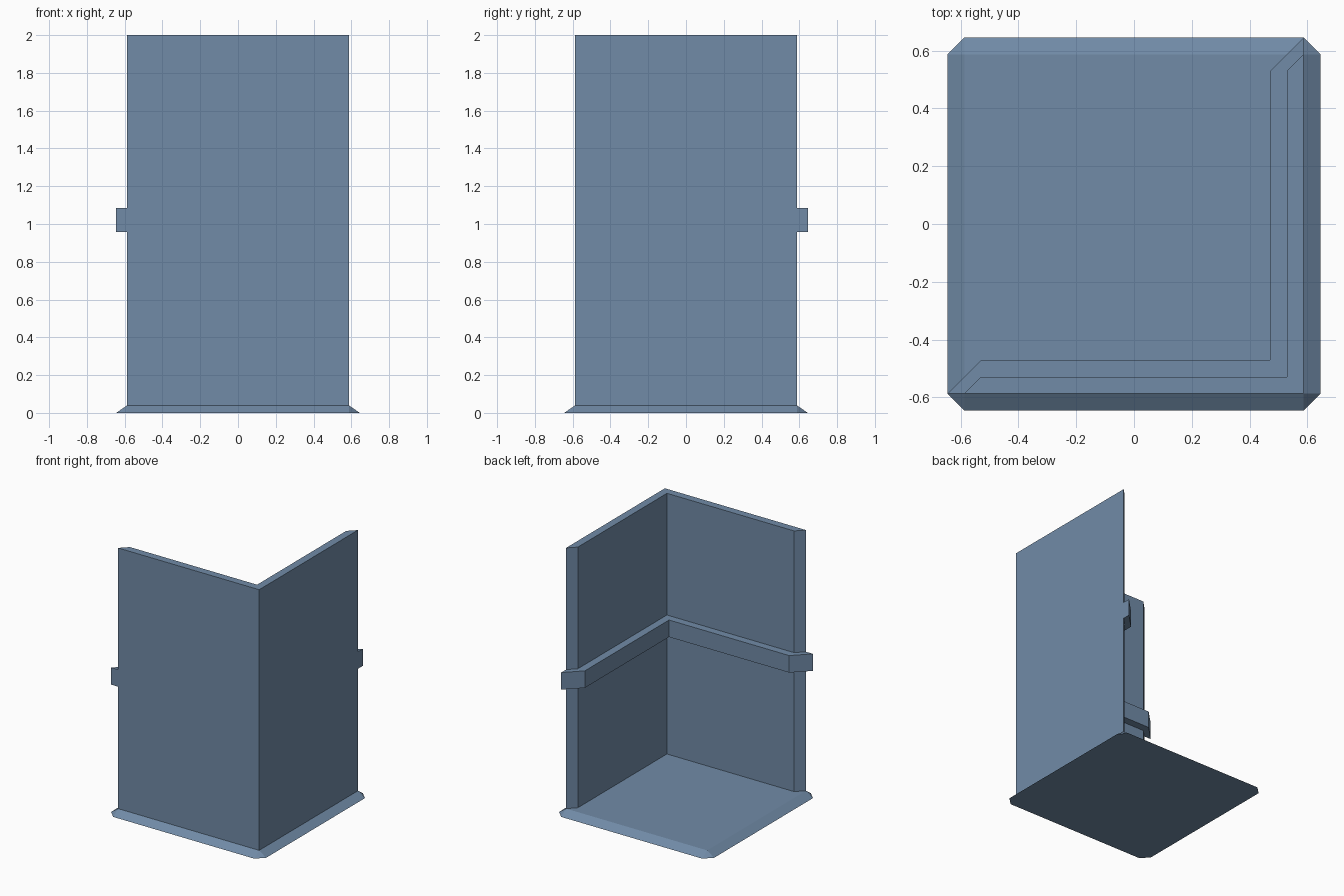
import bpy, bmesh

if "Cube" in bpy.data.objects:
    bpy.data.objects.remove(bpy.data.objects["Cube"])

A = 0.587   # outer face of the walls
T = 0.058   # panel thickness
B = 0.04    # base height

paint = bpy.data.materials.new("blue_grey")
paint.diffuse_color = (0.165, 0.258, 0.386, 1)
paint.use_nodes = True
paint.node_tree.nodes["Principled BSDF"].inputs["Base Color"].default_value = paint.diffuse_color


def finish(name, bm):
    bmesh.ops.recalc_face_normals(bm, faces=bm.faces[:])
    mesh = bpy.data.meshes.new(name)
    bm.to_mesh(mesh)
    bm.free()
    mesh.materials.append(paint)
    obj = bpy.data.objects.new(name, mesh)
    bpy.context.collection.objects.link(obj)


def corner_strip(name, front_run, z0, z1):
    """L-shaped strip: plan of the front run, mirrored across y = -x, then extruded."""
    # first and last points of the front run lie on the mirror line
    plan = front_run + [(-y, -x) for x, y in reversed(front_run[1:-1])]
    bm = bmesh.new()
    face = bm.faces.new([bm.verts.new((x, y, z0)) for x, y in plan])
    top = bmesh.ops.extrude_face_region(bm, geom=[face])["geom"]
    moved = [v for v in top if isinstance(v, bmesh.types.BMVert)]
    bmesh.ops.translate(bm, verts=moved, vec=(0, 0, z1 - z0))
    finish(name, bm)


# Base plate: square top flaring out to a clipped-corner bottom
bm = bmesh.new()
for sx in (-1, 1):
    for sy in (-1, 1):
        bm.verts.new((sx * A, sy * A, B))
        bm.verts.new((sx * (A + T), sy * A, 0))
        bm.verts.new((sx * A, sy * (A + T), 0))
bmesh.ops.convex_hull(bm, input=bm.verts[:])
bmesh.ops.dissolve_limit(bm, angle_limit=0.01, verts=bm.verts[:], edges=bm.edges[:])
finish("base_plate", bm)

# Two walls meeting at the front right corner, ends cut at 45 degrees
r = A - T
corner_strip("corner_walls", [(r, -r), (-r, -r), (-A, -A), (A, -A)], B, 2.0)

# Rail hugging the inside of the walls and lapping over their cut ends
q = r - T
corner_strip("inner_rail",
             [(q, -q), (-r, -q), (-A - T, -A), (-A, -A), (-r, -r), (r, -r)],
             0.957, 1.085)
